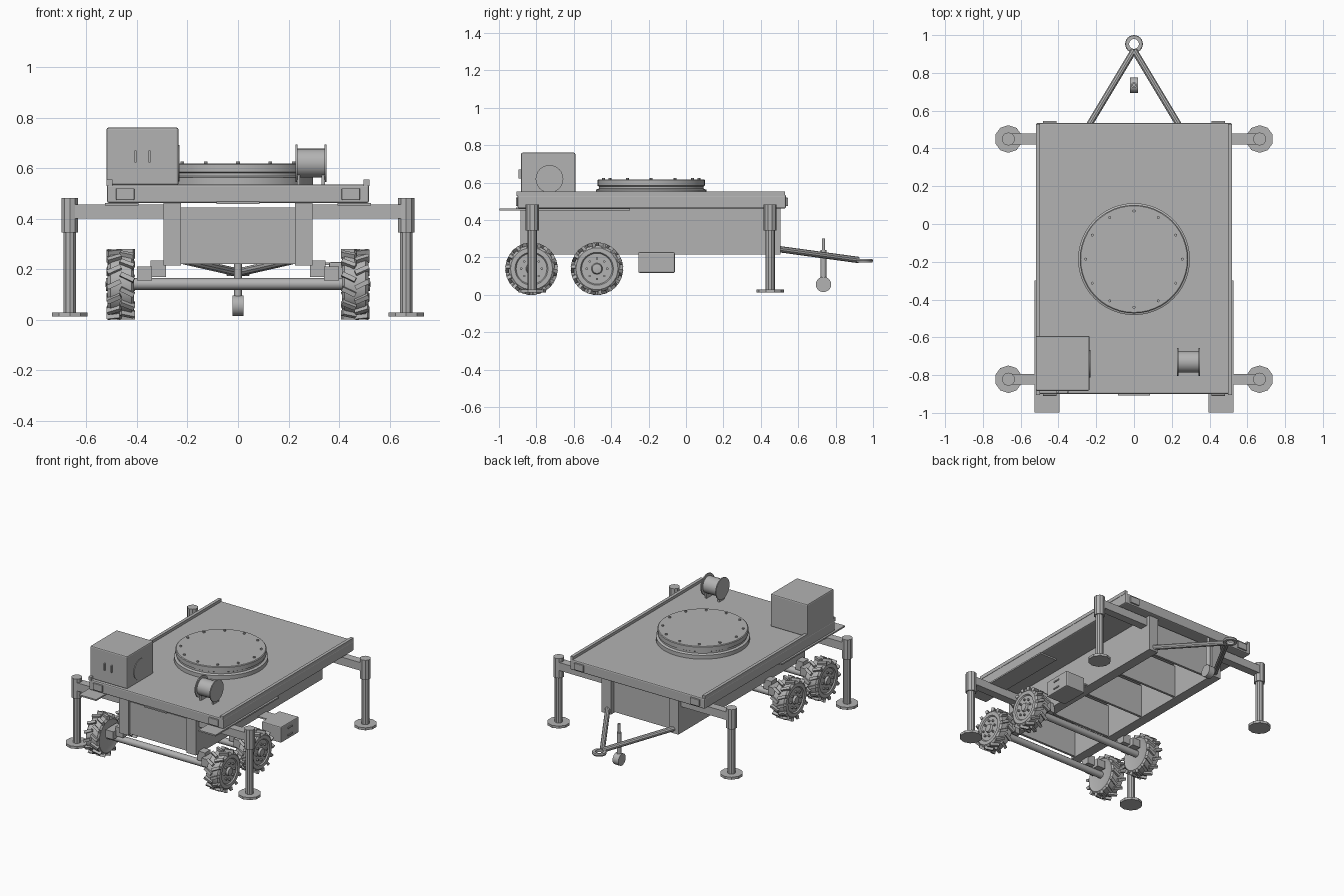
import bpy, bmesh, math
from mathutils import Vector, Matrix

if "Cube" in bpy.data.objects:
    bpy.data.objects.remove(bpy.data.objects["Cube"])

grey = bpy.data.materials.new("plain_grey")
grey.diffuse_color = (0.45, 0.45, 0.45, 1)
grey.use_nodes = True
grey.node_tree.nodes["Principled BSDF"].inputs["Base Color"].default_value = grey.diffuse_color


def finish(name, bm, smooth=False):
    bmesh.ops.recalc_face_normals(bm, faces=bm.faces)
    me = bpy.data.meshes.new(name)
    bm.to_mesh(me)
    bm.free()
    me.materials.append(grey)
    ob = bpy.data.objects.new(name, me)
    bpy.context.collection.objects.link(ob)
    if smooth:
        bpy.ops.object.select_all(action='DESELECT')
        ob.select_set(True)
        bpy.context.view_layer.objects.active = ob
        bpy.ops.object.shade_smooth_by_angle(angle=math.radians(32))
    return ob


def add_box(bm, lo, hi, mat=None):
    lo, hi = Vector(lo), Vector(hi)
    m = Matrix.Translation((lo + hi) / 2) @ Matrix.Diagonal((hi - lo).to_4d())
    return bmesh.ops.create_cube(bm, size=1, matrix=(mat or Matrix()) @ m)['verts']


def box(name, lo, hi, bevel=0):
    bm = bmesh.new()
    add_box(bm, lo, hi)
    if bevel:
        bmesh.ops.bevel(bm, geom=bm.edges[:], offset=bevel, segments=2,
                        affect='EDGES', profile=0.5)
    return finish(name, bm)


def add_cyl(bm, p, q, r, n):
    p, q = Vector(p), Vector(q)
    d = q - p
    rot = Vector((0, 0, 1)).rotation_difference(d).to_matrix().to_4x4()
    bmesh.ops.create_cone(bm, cap_ends=True, segments=n, radius1=r, radius2=r,
                          depth=d.length, matrix=Matrix.Translation((p + q) / 2) @ rot)


def cyl(name, p, q, r, n=24, smooth=True):
    bm = bmesh.new()
    add_cyl(bm, p, q, r, n)
    return finish(name, bm, smooth)


def lathe(bm, profile, n, mat):
    """Spin (radius, height) points about local z, closing the profile."""
    rings = [[bm.verts.new(mat @ Vector((r * math.cos(2 * math.pi * i / n),
                                         r * math.sin(2 * math.pi * i / n), h)))
              for i in range(n)] for r, h in profile]
    if profile[0] != profile[-1]:
        bm.faces.new(rings[0])
        bm.faces.new(rings[-1])
    for a, b in zip(rings, rings[1:]):
        for i in range(n):
            j = (i + 1) % n
            bm.faces.new((a[i], a[j], b[j], b[i]))


# Deck, side lips, lamps and number plate holder
box("deck", (-0.518, -0.9, 0.462), (0.518, 0.535, 0.535), 0.008)
for s in (-1, 1):
    box("deck_lip", (s * 0.508 - 0.011, -0.905, 0.53), (s * 0.508 + 0.011, 0.53, 0.554))
    box("fender", (s * 0.46 - 0.066, -0.997, 0.452), (s * 0.46 + 0.066, -0.3, 0.462))
    for y in (-0.9, 0.535):
        box("lamp", (s * 0.446 - 0.036, y - 0.01, 0.474), (s * 0.446 + 0.036, y + 0.01, 0.52), 0.003)
box("plate_holder", (-0.085, -0.909, 0.459), (0.085, -0.89, 0.468))

# Turntable with bolts
C = Vector((0, -0.186, 0))
bm = bmesh.new()
lathe(bm, [(0.296, 0.53), (0.296, 0.562), (0.280, 0.568), (0.280, 0.580),
           (0.287, 0.584), (0.287, 0.614), (0.282, 0.618)], 48, Matrix.Translation(C))
finish("turntable", bm, True)
bm = bmesh.new()
for i in range(12):
    a = i * math.pi / 6
    p = C + Vector((0.255 * math.cos(a), 0.255 * math.sin(a), 0.612))
    add_cyl(bm, p, p + Vector((0, 0, 0.014)), 0.008, 6)
finish("turntable_bolts", bm)

# Cabinet with fan cover and door handles
box("cabinet", (-0.52, -0.883, 0.533), (-0.235, -0.592, 0.76), 0.008)
cyl("fan_cover", (-0.24, -0.74, 0.62), (-0.231, -0.74, 0.62), 0.072, 32)
for x in (-0.405, -0.35):
    box("cabinet_handle", (x - 0.004, -0.895, 0.622), (x + 0.004, -0.88, 0.67))

# Cable reel
cyl("reel_drum", (0.232, -0.73, 0.62), (0.345, -0.73, 0.62), 0.057, 24)
for x in (0.228, 0.342):
    cyl("reel_flange", (x, -0.73, 0.62), (x + 0.007, -0.73, 0.62), 0.074, 24)
for x in (0.24, 0.337):
    box("reel_stand", (x - 0.006, -0.76, 0.53), (x + 0.006, -0.70, 0.6))

# Chassis rails and cross plates
for s in (-1, 1):
    box("chassis_rail", (s * 0.26 - 0.035, -0.885, 0.215), (s * 0.26 + 0.035, 0.505, 0.463))
for i in range(5):
    y = -0.86 + 0.33 * i
    box("cross_plate", (-0.23, y - 0.008, 0.22), (0.23, y + 0.008, 0.445))

# Outriggers
for s in (-1, 1):
    for y in (-0.822, 0.45):
        x = s * 0.665
        box("outrigger_arm", (min(s * 0.28, x), y - 0.028, 0.4), (max(s * 0.28, x), y + 0.028, 0.456))
        cyl("outrigger_sleeve", (x, y, 0.345), (x, y, 0.482), 0.035, 10, False)
        cyl("outrigger_leg", (x, y, 0.02), (x, y, 0.36), 0.026, 10, False)
        cyl("outrigger_foot", (x, y, 0.013), (x, y, 0.03), 0.073, 10, False)


# Wheels: tyre, rim, hub, bolts and slanted lugs
def wheel(s, y):
    base = Matrix.Translation((s * 0.465, y, 0.14)) @ Matrix.Rotation(s * math.pi / 2, 4, 'Y')
    bm = bmesh.new()
    lathe(bm, [(0.085, -0.045), (0.112, -0.053), (0.124, -0.044), (0.124, 0.04),
               (0.112, 0.05), (0.088, 0.05), (0.082, 0.042), (0.03, 0.042),
               (0.025, 0.056), (0.01, 0.058)], 32, base)
    for i in range(8):
        a = i * math.pi / 4
        p = Vector((0.055 * math.cos(a), 0.055 * math.sin(a), 0.04))
        add_cyl(bm, base @ p, base @ (p + Vector((0, 0, 0.014))), 0.007, 6)
    finish("wheel", bm, True)
    bm = bmesh.new()
    for i in range(28):
        side = 1 if i % 2 else -1
        m = (base @ Matrix.Rotation(i * math.pi / 14, 4, 'Z')
             @ Matrix.Translation((0.128, 0, side * 0.026))
             @ Matrix.Rotation(side * 0.45, 4, 'X'))
        add_box(bm, (-0.012, -0.009, -0.03), (0.0115, 0.009, 0.028), m)
    finish("wheel_lugs", bm)


for y in (-0.826, -0.476):
    cyl("axle", (-0.42, y, 0.142), (0.42, y, 0.142), 0.023, 12)
    for s in (-1, 1):
        wheel(s, y)
        box("suspension_block", (s * 0.37 - 0.03, y - 0.06, 0.155), (s * 0.37 + 0.03, y + 0.06, 0.21))
        box("suspension_bracket", (s * 0.315 - 0.03, y - 0.03, 0.17), (s * 0.315 + 0.03, y + 0.03, 0.235))

# Toolbox with latches
box("toolbox", (0.36, -0.255, 0.118), (0.51, -0.06, 0.228), 0.006)
box("toolbox_bracket", (0.285, -0.2, 0.216), (0.4, -0.11, 0.226))
for z in (0.145, 0.195):
    box("toolbox_latch", (0.505, -0.182, z - 0.004), (0.516, -0.135, z + 0.004))

# Tow frame and eye
for s in (-1, 1):
    cyl("tow_bar", (s * 0.255, 0.495, 0.245), (0, 0.92, 0.187), 0.017, 10)
bm = bmesh.new()
lathe(bm, [(0.026, -0.009), (0.044, -0.009), (0.047, 0), (0.044, 0.009),
           (0.026, 0.009), (0.026, -0.009)], 24, Matrix.Translation((0, 0.953, 0.183)))
bmesh.ops.remove_doubles(bm, verts=bm.verts[:], dist=1e-5)
finish("tow_eye", bm, True)

# Jockey wheel
cyl("jockey_rod", (0, 0.735, 0.2), (0, 0.735, 0.302), 0.009, 12)
cyl("jockey_sleeve", (0, 0.735, 0.09), (0, 0.735, 0.24), 0.015, 12)
cyl("jockey_wheel", (-0.022, 0.735, 0.056), (0.022, 0.735, 0.056), 0.041, 20)
